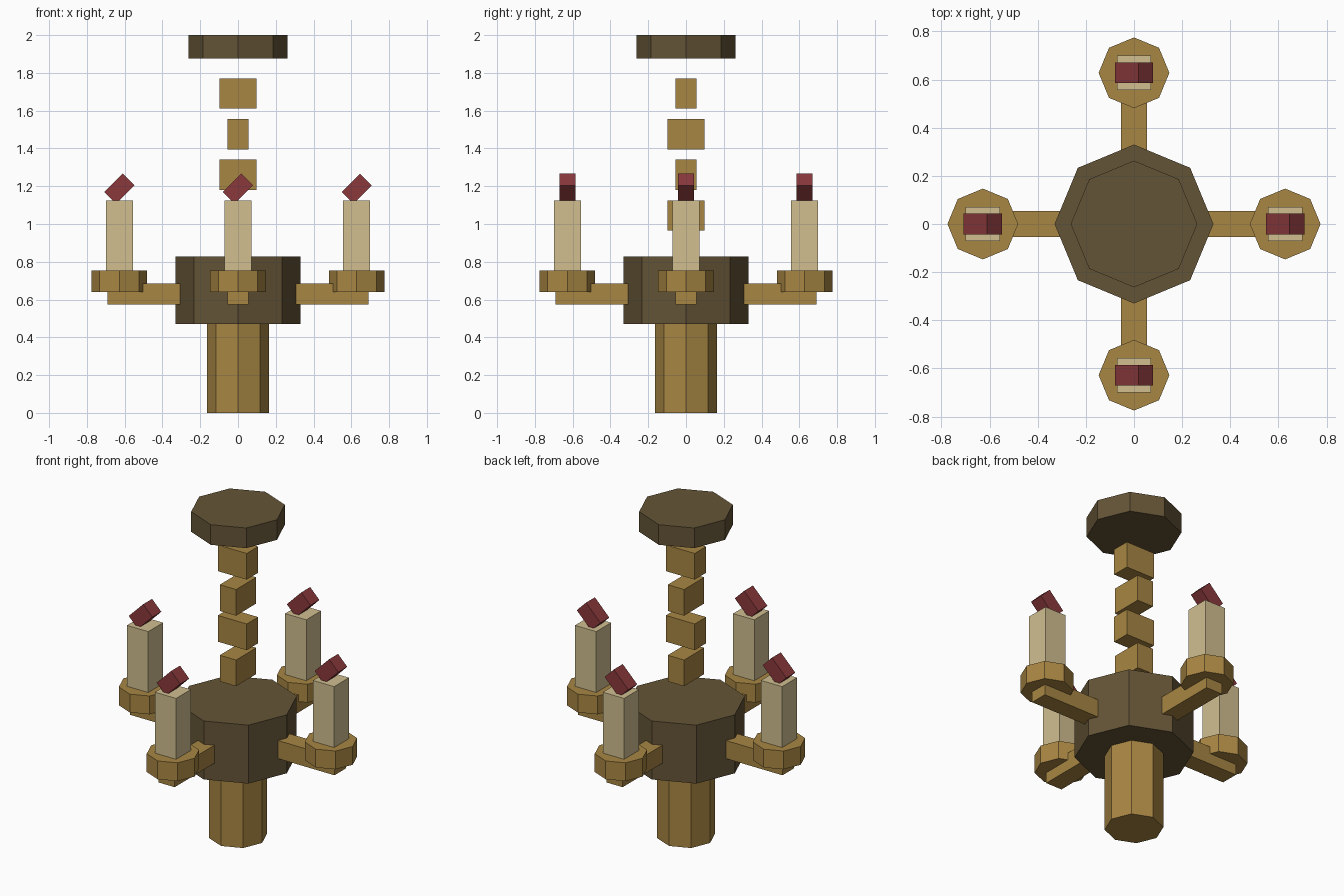
import bpy, bmesh, math
from mathutils import Matrix, Vector

if "Cube" in bpy.data.objects:
    bpy.data.objects.remove(bpy.data.objects["Cube"])


def material(name, rgb):
    def lin(c):
        c /= 255
        return c / 12.92 if c <= 0.04045 else ((c + 0.055) / 1.055) ** 2.4
    m = bpy.data.materials.new(name)
    m.diffuse_color = (*[lin(c) for c in rgb], 1)
    m.use_nodes = True
    m.node_tree.nodes["Principled BSDF"].inputs["Base Color"].default_value = m.diffuse_color
    return m


BRASS = material("brass", (168, 134, 67))
DARK = material("dark bronze", (100, 84, 54))
WAX = material("candle wax", (209, 191, 144))
RED = material("flame red", (138, 57, 60))


def finish(name, bm, mat):
    mesh = bpy.data.meshes.new(name)
    bm.to_mesh(mesh)
    bm.free()
    mesh.materials.append(mat)
    ob = bpy.data.objects.new(name, mesh)
    bpy.context.collection.objects.link(ob)
    return ob


def box(name, center, size, mat, tilt=0.0):
    bm = bmesh.new()
    bmesh.ops.create_cube(bm, size=1, matrix=Matrix.Translation(center)
                          @ Matrix.Rotation(tilt, 4, 'Y') @ Matrix.Diagonal((*size, 1)))
    return finish(name, bm, mat)


def octagon(name, x, y, z0, z1, r, mat):
    # Eight-sided prism with corners on the x and y axes
    bm = bmesh.new()
    ring = [bm.verts.new((x + r * math.cos(i * math.pi / 4),
                          y + r * math.sin(i * math.pi / 4), z0)) for i in range(8)]
    base = bm.faces.new(ring)
    top = bmesh.ops.extrude_face_region(bm, geom=[base], use_keep_orig=True)["geom"]
    bmesh.ops.translate(bm, vec=(0, 0, z1 - z0),
                        verts=[v for v in top if isinstance(v, bmesh.types.BMVert)])
    bmesh.ops.recalc_face_normals(bm, faces=bm.faces)
    return finish(name, bm, mat)


# Central column
octagon("lower_stem", 0, 0, 0, 0.47, 0.163, BRASS)
octagon("hub", 0, 0, 0.47, 0.827, 0.33, DARK)
octagon("ceiling_plate", 0, 0, 1.877, 2.0, 0.263, DARK)

# Chain links, alternating direction
for i in range(4):
    size = (0.11, 0.195, 0.16) if i % 2 == 0 else (0.195, 0.11, 0.16)
    box(f"chain_link_{i + 1}", (0, 0, 1.045 + i * 0.2153), size, BRASS)

# Four arms with cup, candle and tilted flame
for side, (dx, dy) in {"right": (1, 0), "back": (0, 1),
                       "left": (-1, 0), "front": (0, -1)}.items():
    d = Vector((dx, dy, 0))
    arm = (0.42 if dx else 0.11, 0.42 if dy else 0.11, 0.11)
    box(f"{side}_arm", d * 0.48 + Vector((0, 0, 0.63)), arm, BRASS)
    cx, cy = dx * 0.628, dy * 0.628
    octagon(f"{side}_cup", cx, cy, 0.641, 0.753, 0.147, BRASS)
    box(f"{side}_candle", (cx, cy, 0.925), (0.143, 0.143, 0.4), WAX)
    box(f"{side}_flame", (cx, cy, 1.187), (0.088, 0.086, 0.138), RED, math.radians(45))
